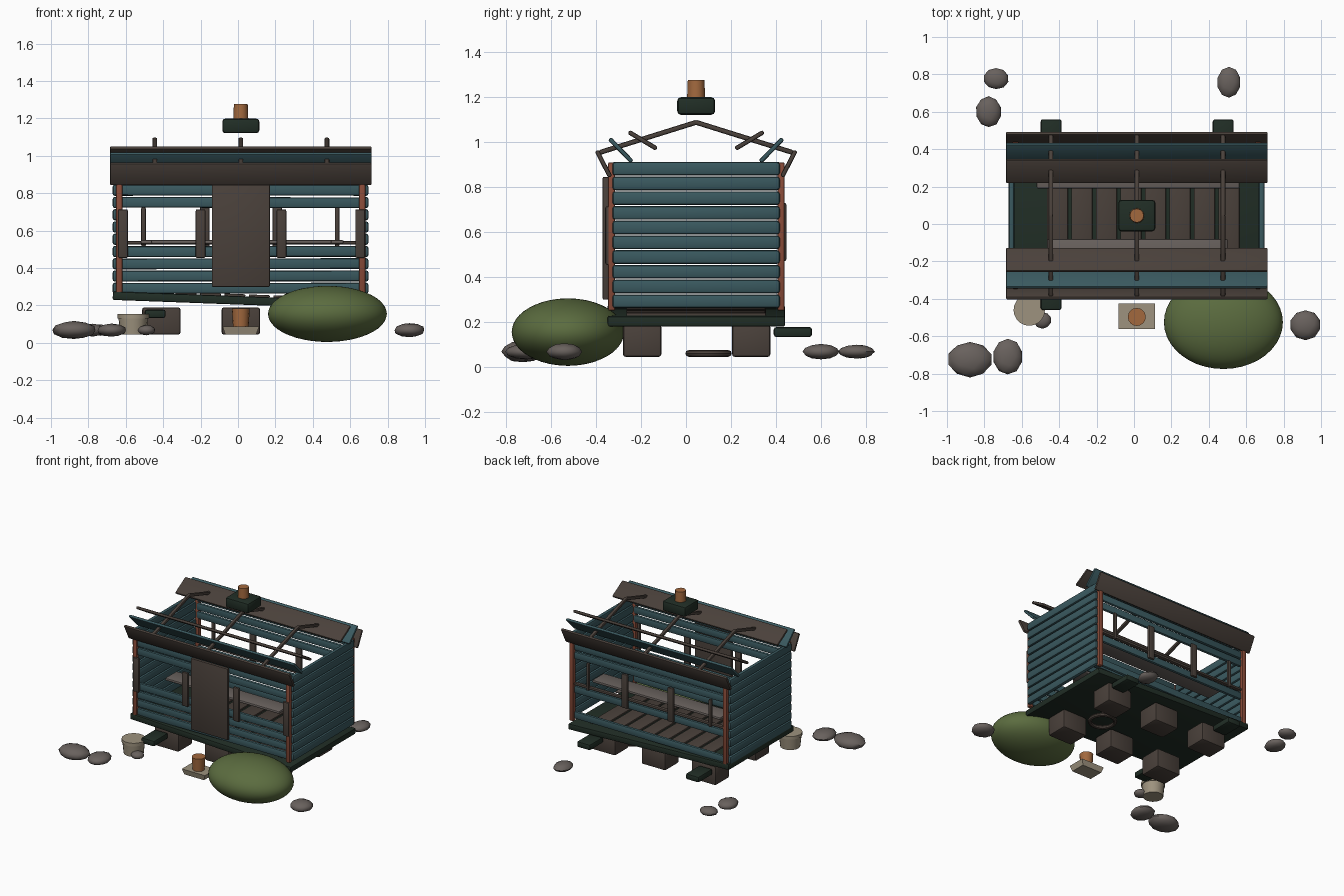
import bpy, bmesh, math, random
from mathutils import Matrix, Vector

random.seed(4)
if "Cube" in bpy.data.objects:
    bpy.data.objects.remove(bpy.data.objects["Cube"])

CX, CY = 0.015, 0.045          # cabin centre
made = []


def material(name, r, g, b):
    m = bpy.data.materials.new(name)
    m.use_nodes = True
    m.diffuse_color = (r, g, b, 1)
    for n in m.node_tree.nodes:
        if n.type == 'BSDF_PRINCIPLED':
            n.inputs["Base Color"].default_value = (r, g, b, 1)
            n.inputs["Roughness"].default_value = 0.9
    return m


teal = material("teal paint", 0.042, 0.1, 0.115)
brown = material("dark wood", 0.068, 0.052, 0.043)
green = material("dark green", 0.015, 0.027, 0.019)
red = material("red wood", 0.25, 0.07, 0.04)
orange = material("terracotta", 0.36, 0.14, 0.048)
leaf = material("leaf green", 0.105, 0.15, 0.05)
stone = material("stone", 0.14, 0.12, 0.11)
beige = material("pale clay", 0.34, 0.29, 0.21)


def finish(name, bm, mat, loc, rot=(0, 0, 0)):
    me = bpy.data.meshes.new(name)
    bm.to_mesh(me)
    bm.free()
    me.materials.append(mat)
    ob = bpy.data.objects.new(name, me)
    ob.location, ob.rotation_euler = loc, rot
    bpy.context.collection.objects.link(ob)
    made.append(ob)
    return ob


def box(name, loc, size, mat, rot=(0, 0, 0), bevel=0.008):
    bm = bmesh.new()
    bmesh.ops.create_cube(bm, size=1)
    bmesh.ops.scale(bm, vec=size, verts=bm.verts)
    bmesh.ops.bevel(bm, geom=bm.edges[:], offset=min(bevel, min(size) * 0.45),
                    segments=2, profile=0.5, affect='EDGES')
    return finish(name, bm, mat, loc, rot)


def strip(name, x, width, p, q, thick, mat):
    """Board whose section runs from p to q in the y-z plane."""
    a, b = Vector(p), Vector(q)
    d, c = b - a, (a + b) / 2
    box(name, (x, c.x, c.y), (width, d.length, thick), mat, (math.atan2(d.y, d.x), 0, 0))


def drum(name, loc, r_bottom, r_top, h, mat, sides=16):
    bm = bmesh.new()
    bmesh.ops.create_cone(bm, cap_ends=True, segments=sides, radius1=r_bottom,
                          radius2=r_top, depth=h)
    return finish(name, bm, mat, loc)


def blob(name, loc, radii, mat, rough=0.0, turn=0.0):
    bm = bmesh.new()
    bmesh.ops.create_icosphere(bm, subdivisions=2 if rough else 4, radius=1)
    for v in bm.verts:
        v.co *= 1 + random.uniform(-rough, rough)
    bmesh.ops.scale(bm, vec=radii, verts=bm.verts)
    return finish(name, bm, mat, loc, (0, 0, turn))


# Tilted platform and floor boards
TILT = math.atan(0.037)
box("platform", (CX - 0.005, CY, 0.227), (1.36, 0.79, 0.045), green, (0, TILT, 0))
for i in range(8):
    x = -0.41 + 0.131 * i
    box(f"floor_board_{i}", (x, CY, 0.254 - 0.037 * x), (0.112, 0.62, 0.014), brown, (0, TILT, 0), 0.004)

# Footings and joist ends below
for i, x in enumerate((-0.41, CX, 0.44)):
    for j, y in enumerate((-0.195, 0.29)):
        box(f"footing_{i}{j}", (x, y, 0.117), (0.205, 0.17, 0.145), brown, bevel=0.012)
for i, x in enumerate((-0.443, 0.477)):
    for j, y in enumerate((-0.375, 0.475)):
        box(f"joist_end_{i}{j}", (x, y, 0.155), (0.112, 0.17, 0.045), green, bevel=0.012)

# Plank walls
rows = [0.292 + 0.0655 * i for i in range(10)]
for i, z in enumerate(rows):
    for side, x in (("right", -0.655), ("left", 0.682)):
        box(f"{side}_wall_plank_{i}", (x, CY, z), (0.032, 0.745, 0.061), teal, bevel=0.014)
    if i not in (4, 5, 6):
        box(f"front_wall_plank_{i}", (CX, -0.32, z), (1.29, 0.026, 0.057), teal,
            (0, random.uniform(-0.003, 0.003), 0), 0.012)
    if i in (0, 3, 7, 8, 9):
        box(f"back_wall_plank_{i}", (CX, 0.41, z), (1.29, 0.026, 0.057), teal,
            (0, random.uniform(-0.003, 0.003), 0), 0.012)

# Corner posts
for i, x in enumerate((-0.634, 0.664)):
    for j, y in enumerate((-0.331, 0.423)):
        box(f"corner_post_{i}{j}", (x, y, 0.58), (0.034, 0.032, 0.66), red)

# Door, shutters, window bars and sills
box("door", (CX, -0.358, 0.572), (0.31, 0.025, 0.545), brown, bevel=0.005)
for i, x in enumerate((-0.615, -0.2, 0.232, 0.653)):
    box(f"front_shutter_{i}", (x, -0.348, 0.584), (0.052, 0.022, 0.26), brown)
for i, x in enumerate((-0.178, 0.21)):
    box(f"back_shutter_{i}", (x, 0.435, 0.6), (0.052, 0.022, 0.26), brown)
for i, x in enumerate((-0.505, 0.53)):
    box(f"back_window_bar_{i}", (x, 0.425, 0.62), (0.025, 0.022, 0.21), brown)
box("back_sill", (CX, 0.415, 0.535), (1.27, 0.03, 0.02), brown)

# Inside counters
box("back_counter", (0.022, 0.26, 0.54), (1.085, 0.14, 0.02), stone)
box("front_counter", (0.018, -0.15, 0.54), (0.965, 0.14, 0.02), stone)

# Open roof: slanted boards and rafters, mirrored about the ridge
roof = (("roof_board_upper", (-0.13, 0.97), (-0.255, 1.045), brown),
        ("roof_board_middle", (-0.24, 0.912), (-0.34, 1.015), teal),
        ("roof_board_eave", (-0.337, 0.845), (-0.397, 0.962), brown))
for s, tag in ((1, "front"), (-1, "back")):
    def flip(p):
        return (CY + s * (p[0] - CY), p[1])
    for name, p, q, mat in roof:
        strip(f"{tag}_{name}", CX, 1.4, flip(p), flip(q), 0.02, mat)
    for i, x in enumerate((-0.445, CX, 0.475)):
        strip(f"{tag}_rafter_{i}", x, 0.026, flip((-0.385, 0.953)), flip((0.05, 1.089)), 0.022, brown)

# Chimney
box("chimney_base", (CX, CY, 1.16), (0.198, 0.168, 0.078), green, bevel=0.016)
drum("chimney_pot", (CX, CY, 1.237), 0.04, 0.037, 0.078, orange, 12)

# Front step with a small pot on it
bm = bmesh.new()
bmesh.ops.create_cone(bm, cap_ends=True, segments=4, radius1=0.6, radius2=0.707, depth=1,
                      matrix=Matrix.Rotation(math.pi / 4, 4, 'Z'))
bmesh.ops.scale(bm, vec=(0.195, 0.135, 0.042), verts=bm.verts)
finish("front_step", bm, beige, (CX, -0.493, 0.066))
drum("step_pot", (CX, -0.497, 0.135), 0.042, 0.048, 0.1, orange)

# Tub by the front
drum("tub", (-0.56, -0.46, 0.09), 0.07, 0.079, 0.09, beige, 20)
drum("tub_rim", (-0.56, -0.46, 0.143), 0.084, 0.084, 0.024, beige, 20)

# Coiled ring under the platform
bpy.ops.mesh.primitive_torus_add(major_radius=0.088, minor_radius=0.015, major_segments=28,
                                 minor_segments=8, location=(0.37, 0.1, 0.06))
ring = bpy.context.object
ring.name = "ground_ring"
ring.data.materials.append(brown)
made.append(ring)

# Bush and scattered stones
blob("bush", (0.478, -0.525, 0.155), (0.318, 0.25, 0.15), leaf)
stones = ((-0.877, -0.725, 0.12, 0.095, 0.048), (-0.675, -0.71, 0.08, 0.095, 0.035),
          (0.917, -0.54, 0.083, 0.08, 0.038), (-0.777, 0.6, 0.069, 0.082, 0.034),
          (-0.737, 0.777, 0.067, 0.057, 0.03), (0.508, 0.757, 0.063, 0.082, 0.031),
          (-0.49, -0.515, 0.048, 0.045, 0.027))
for i, (x, y, rx, ry, rz) in enumerate(stones):
    blob(f"stone_{i}", (x, y, 0.068), (rx, ry, rz), stone, 0.025)

# Smooth shading with sharp edges kept
bpy.ops.object.select_all(action='DESELECT')
for ob in made:
    ob.select_set(True)
bpy.context.view_layer.objects.active = made[0]
bpy.ops.object.shade_smooth_by_angle(angle=math.radians(40))
